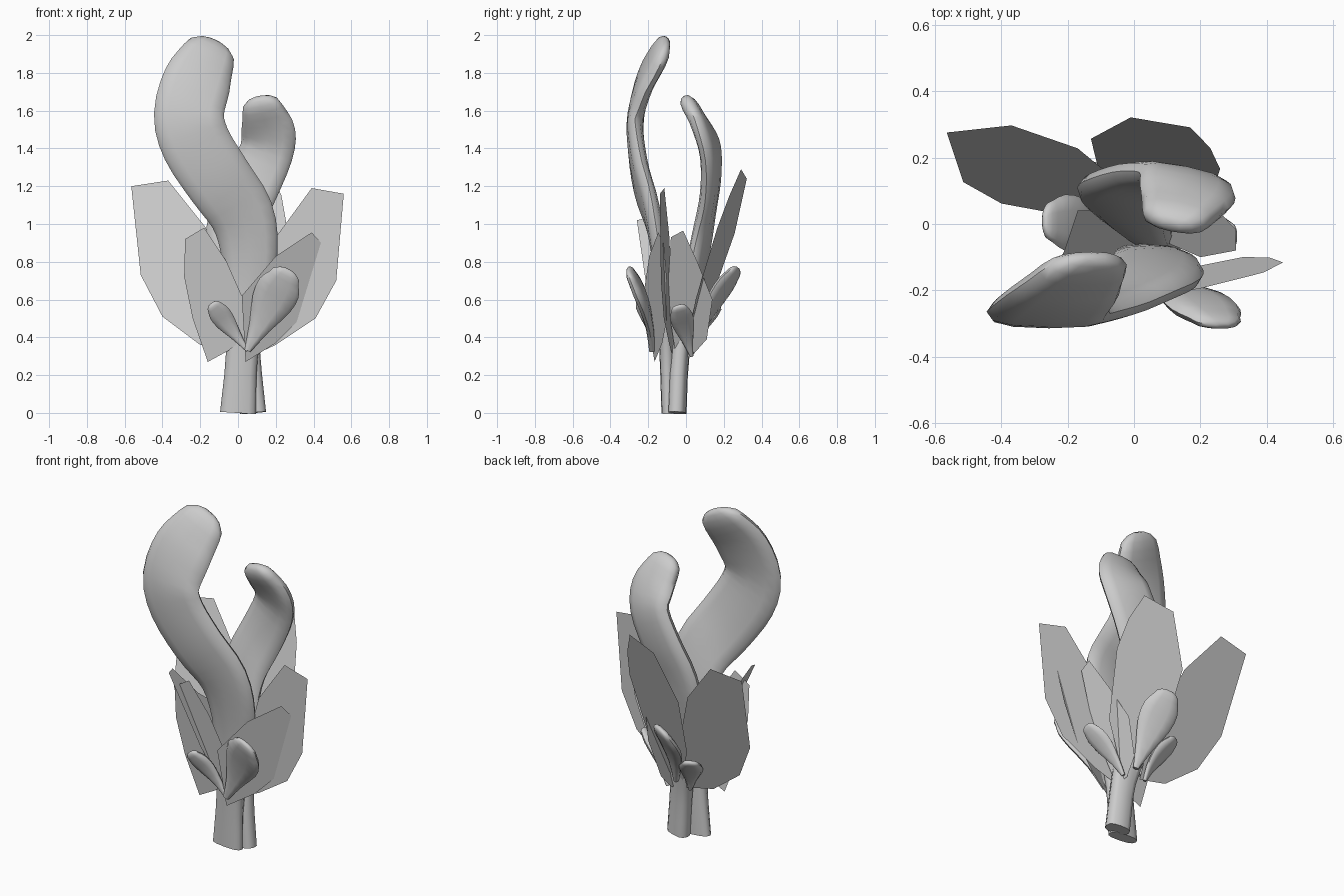
import bpy, bmesh, math
from mathutils import Vector

cube = bpy.data.objects.get("Cube")
if cube:
    bpy.data.objects.remove(cube)

grey = bpy.data.materials.new("plain grey")
grey.use_nodes = True
shade = (0.6, 0.6, 0.6, 1)
grey.diffuse_color = shade
grey.node_tree.nodes["Principled BSDF"].inputs["Base Color"].default_value = shade


def finish(name, bm, smooth):
    mesh = bpy.data.meshes.new(name)
    bm.to_mesh(mesh)
    bm.free()
    mesh.materials.append(grey)
    obj = bpy.data.objects.new(name, mesh)
    bpy.context.collection.objects.link(obj)
    if smooth:
        bpy.ops.object.select_all(action="DESELECT")
        obj.select_set(True)
        bpy.context.view_layer.objects.active = obj
        bpy.ops.object.shade_smooth_by_angle(angle=math.radians(50))
    return obj


def spline(points, steps):
    """Points along a smooth curve through the given vectors."""
    ends = [points[0] * 2 - points[1]] + points + [points[-1] * 2 - points[-2]]
    out = []
    for a, b, c, d in zip(ends, ends[1:], ends[2:], ends[3:]):
        for i in range(steps):
            t = i / steps
            out.append(b + (c - a) * t / 2 + (a * 2 - b * 5 + c * 4 - d) * t ** 2 / 2
                       + (b * 3 - a - c * 3 + d) * t ** 3 / 2)
    return out + [points[-1]]


def blunt(value):
    """Make the oval section a little boxier."""
    return math.copysign(abs(value) ** 0.75, value)


def loft(name, stations, facing, steps=3, sides=12):
    """Sweep a flattened oval; a station is x, y, z, half width, half thickness."""
    facing = Vector(facing)
    rows = spline([Vector(s) for s in stations], steps)
    centres = [Vector(r[:3]) for r in rows]
    sizes = [(r[3], r[4]) for r in rows]
    # Round off the tip with a few shrinking rings
    tip = (centres[-1] - centres[-2]).normalized()
    end, (w, t) = centres[-1], sizes[-1]
    for angle in (0.5, 0.95, 1.3):
        centres.append(end + tip * w * 0.7 * math.sin(angle))
        sizes.append((w * math.cos(angle), t * math.cos(angle)))
    bm = bmesh.new()
    rings = []
    last = len(centres) - 1
    for i, (c, (w, t)) in enumerate(zip(centres, sizes)):
        along = (centres[min(i + 1, last)] - centres[max(i - 1, 0)]).normalized()
        across = along.cross(facing).normalized()
        normal = across.cross(along)
        ring = []
        for k in range(sides):
            a = math.tau * k / sides
            ring.append(bm.verts.new(c + across * w * blunt(math.cos(a))
                                     + normal * t * blunt(math.sin(a))))
        rings.append(ring)
    for low, high in zip(rings, rings[1:]):
        for k in range(sides):
            n = (k + 1) % sides
            bm.faces.new((low[k], low[n], high[n], high[k]))
    bm.faces.new(rings[0])
    bm.faces.new(rings[-1])
    bmesh.ops.recalc_face_normals(bm, faces=bm.faces)
    return finish(name, bm, True)


def leaf(name, plane, outline, sideways=False):
    """Flat leaf: depth is a tilted plane over the (across, height) outline."""
    a, b, c = plane
    bm = bmesh.new()
    verts = []
    for u, z in outline:
        depth = a + b * u + c * z
        verts.append(bm.verts.new((depth, u, z) if sideways else (u, depth, z)))
    bm.faces.new(verts)
    return finish(name, bm, False)


def paddle(name, base, tip, facing, width):
    """Small spoon-shaped sprout that curls outward at the top."""
    base, tip, out = Vector(base), Vector(tip), Vector(facing)
    stations = []
    for f, w in ((0, 0.15), (0.3, 0.5), (0.6, 0.95), (0.8, 1), (0.92, 0.75)):
        p = base.lerp(tip, f) - out * 0.03 * math.sin(math.pi * f)
        stations.append((*p, width * w, width * 0.12 + 0.014 * w))
    loft(name, stations, facing, steps=2, sides=10)


# Two tall curling stalks
loft("tall_stalk", [
    (0, -.095, 0, .095, .035), (.02, -.1, .3, .085, .04), (.05, -.11, .6, .12, .045),
    (.06, -.14, .85, .15, .045), (.02, -.18, 1.05, .17, .045), (-.1, -.235, 1.23, .18, .045),
    (-.22, -.265, 1.42, .185, .045), (-.26, -.265, 1.58, .185, .045),
    (-.215, -.215, 1.76, .18, .045), (-.155, -.145, 1.89, .145, .045)], (0, -1, 0))
loft("short_stalk", [
    (.08, -.045, 0, .07, .045), (.05, -.03, .3, .07, .045), (0, .02, .6, .11, .045),
    (-.03, .07, .85, .14, .045), (-.01, .1, 1.02, .15, .045), (.07, .13, 1.2, .15, .045),
    (.15, .13, 1.38, .145, .045), (.16, .09, 1.5, .145, .045),
    (.13, .03, 1.61, .11, .045)], (-.2, -1, 0))

# Broad leaves around the stalks
leaf("back_right_leaf", (-.08, .06, .325), [
    (-.565, 1.2), (-.37, 1.23), (-.17, .98), (-.03, .6), (-.02, .32),
    (-.2, .36), (-.4, .51), (-.515, .73)])
leaf("back_leaf", (-.09, -.26, .33), [
    (-.01, 1.24), (.17, 1.29), (.23, 1.15), (.26, .98), (.22, .6),
    (.08, .33), (0, .36), (-.1, .6), (-.13, .95)])
leaf("left_leaf", (-.06, -.14, 0), [
    (.39, 1.19), (.56, 1.16), (.52, .7), (.41, .5), (.2, .36),
    (.07, .3), (.1, .6), (.2, .93)])
leaf("front_left_leaf", (-.14, .35, -.15), [
    (.02, .62), (.2, .83), (.39, .955), (.45, .89), (.41, .7),
    (.33, .5), (.2, .37), (.04, .27)])
leaf("front_right_leaf", (-.11, 0, -.1), [
    (-.28, .92), (-.18, .98), (-.06, .8), (.02, .62), (.04, .4),
    (-.05, .33), (-.16, .27), (-.24, .5), (-.285, .72)])
leaf("left_side_leaf", (-.02, -.2, .335), [
    (-.08, .93), (-.015, .965), (.06, .8), (.14, .6), (.11, .39),
    (.03, .3), (-.05, .28), (-.1, .6)], sideways=True)
leaf("right_side_leaf", (.13, 0, -.4), [
    (-.26, 1.02), (-.22, 1.03), (-.08, .85), (.04, .75), (.04, .5),
    (-.05, .3), (-.12, .32), (-.2, .6)], sideways=True)

# Small spoon-shaped sprouts
paddle("front_left_sprout", (.05, -.18, .33), (.26, -.3, .745), (0, -1, 0), .115)
paddle("front_right_sprout", (.05, -.18, .33), (-.14, -.26, .58), (0, -1, 0), .055)
paddle("left_sprout", (.1, .03, .3), (.31, -.04, .57), (1, 0, 0), .06)
paddle("back_sprout", (.03, .05, .36), (-.02, .27, .76), (.3, .95, 0), .1)
paddle("right_sprout", (-.05, -.02, .38), (-.27, .01, .75), (-1, 0, 0), .085)
paddle("back_right_sprout", (-.05, .03, .32), (-.15, .17, .56), (-.5, .87, 0), .065)
